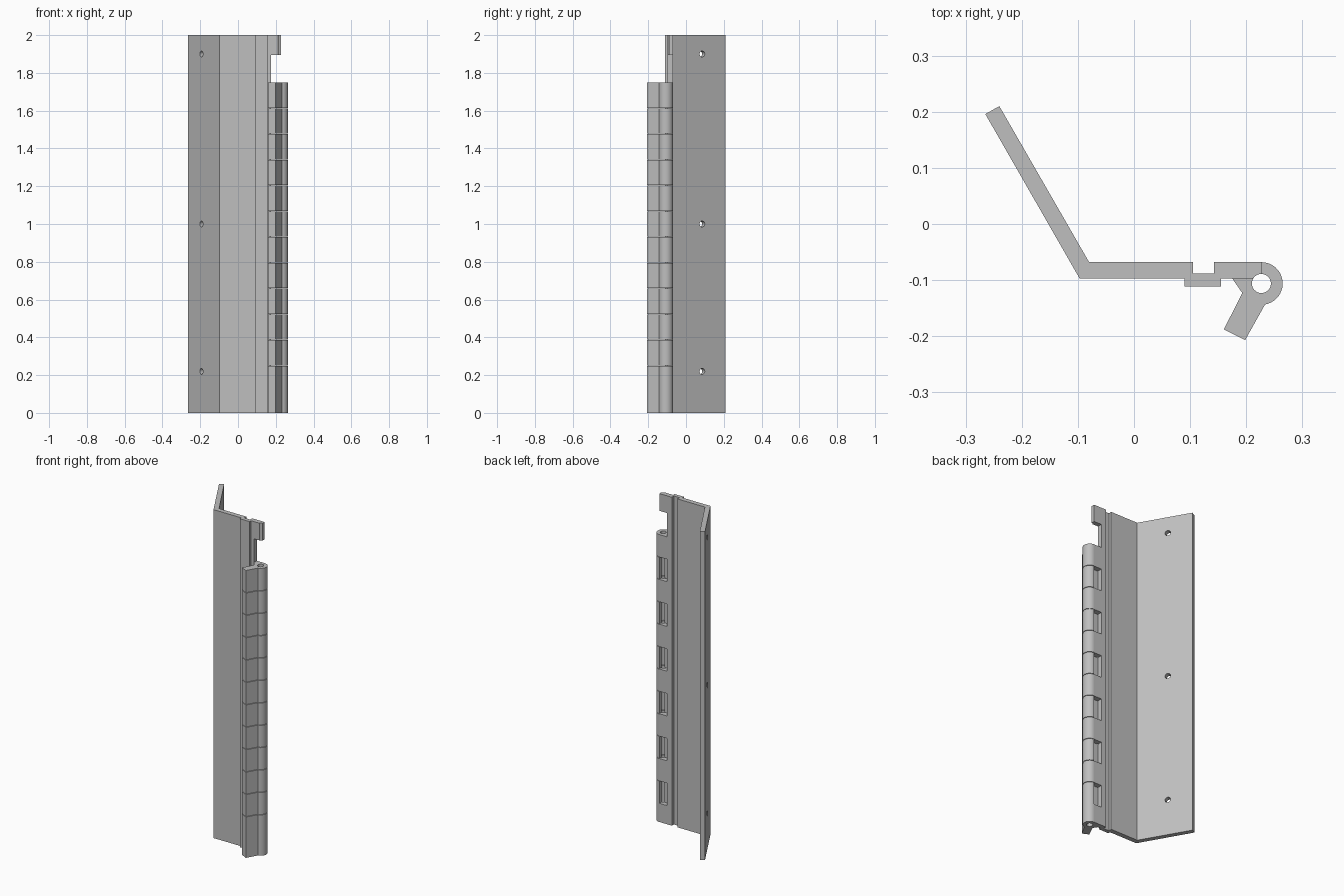
import bpy, bmesh
from math import cos, sin, radians
from mathutils import Matrix, Vector

cube = bpy.data.objects.get("Cube")
if cube:
    bpy.data.objects.remove(cube)

# Brushed grey metal
metal = bpy.data.materials.new("grey_metal")
metal.use_nodes = True
GREY = (0.52, 0.52, 0.52, 1)
metal.diffuse_color = GREY
metal.node_tree.nodes["Principled BSDF"].inputs["Base Color"].default_value = GREY

HEIGHT, BARREL_TOP, FIRST_SEAM = 2.0, 1.75, 0.25
SEGMENT = (BARREL_TOP - FIRST_SEAM) / 11
PIN = (0.227, -0.106)
PIN_R, BARREL_R = 0.017, 0.038
LEAF_FRONT, LEAF_BACK, LEAF_EDGE = -0.097, -0.068, 0.175


def arc(radius, start, end, steps):
    angles = [radians(start + (end - start) * i / steps) for i in range(steps + 1)]
    return [(PIN[0] + radius * cos(a), PIN[1] + radius * sin(a)) for a in angles]


def extrude(bm, profile, z0, z1):
    face = bm.faces.new([bm.verts.new((x, y, z0)) for x, y in profile])
    out = bmesh.ops.extrude_face_region(bm, geom=[face])
    top = [v for v in out["geom"] if isinstance(v, bmesh.types.BMVert)]
    bmesh.ops.translate(bm, verts=top, vec=(0, 0, z1 - z0))


def box(bm, x0, x1, y0, y1, z0, z1):
    extrude(bm, [(x0, y0), (x1, y0), (x1, y1), (x0, y1)], z0, z1)


def make_object(name, bm):
    bmesh.ops.recalc_face_normals(bm, faces=bm.faces[:])
    mesh = bpy.data.meshes.new(name)
    bm.to_mesh(mesh)
    bm.free()
    mesh.materials.append(metal)
    obj = bpy.data.objects.new(name, mesh)
    bpy.context.collection.objects.link(obj)
    return obj


def smooth(obj):
    bpy.ops.object.select_all(action="DESELECT")
    obj.select_set(True)
    bpy.context.view_layer.objects.active = obj
    bpy.ops.object.shade_smooth_by_angle(angle=radians(25))


# Bent mounting leaf with a grooved strip and a half-round pin seat
leaf_profile = [
    (-0.265, 0.196), (-0.097, LEAF_FRONT), (0.09, LEAF_FRONT), (0.09, -0.111),
    (0.155, -0.111), (0.155, LEAF_FRONT),
    *arc(PIN_R, 148, 90, 6),
    (PIN[0], LEAF_BACK), (0.143, LEAF_BACK), (0.143, -0.088),
    (0.105, -0.088), (0.105, LEAF_BACK), (-0.08, LEAF_BACK), (-0.24, 0.21),
]
bm = bmesh.new()
extrude(bm, leaf_profile, 0, HEIGHT)
leaf = make_object("mounting_leaf", bm)

# Cutters: six windows, the latch notch and three screw holes
bm = bmesh.new()
for i in range(6):
    top = FIRST_SEAM + 2 * i * SEGMENT
    box(bm, LEAF_EDGE, 0.3, -0.2, 0.0, top - SEGMENT, top)
box(bm, LEAF_EDGE, 0.3, -0.2, 0.0, BARREL_TOP, 1.895)
wing_normal = Vector((0.867, 0.499, 0))
turn = wing_normal.to_track_quat("Z", "Y").to_matrix().to_4x4()
for z in (0.22, 1.0, 1.9):
    bmesh.ops.create_cone(bm, cap_ends=True, segments=24, radius1=0.016, radius2=0.016,
                          depth=0.15, matrix=Matrix.Translation((-0.18, 0.079, z)) @ turn)
cutter = make_object("leaf_cutter", bm)
cutter.hide_render = True
cutter.hide_viewport = True

cut = leaf.modifiers.new("openings", "BOOLEAN")
cut.operation = "DIFFERENCE"
cut.solver = "EXACT"
cut.object = cutter

# Apply the cut and drop the helper
bpy.context.view_layer.update()
graph = bpy.context.evaluated_depsgraph_get()
cut_mesh = bpy.data.meshes.new_from_object(leaf.evaluated_get(graph))
leaf.modifiers.clear()
leaf.data = cut_mesh
bpy.data.objects.remove(cutter)
smooth(leaf)

# Swinging flap: barrel and short angled arm, split into knuckles by thin seams
flap_profile = [
    *arc(BARREL_R, 90, -80, 20),
    (0.198, -0.207), (0.16, -0.188), (0.193, -0.123), (LEAF_EDGE, LEAF_FRONT),
    *arc(PIN_R, 148, 450, 28),
]
GAP = 0.003
seams = [0] + [FIRST_SEAM + i * SEGMENT for i in range(12)]
bm = bmesh.new()
for low, high in zip(seams, seams[1:]):
    extrude(bm, flap_profile, low + (GAP / 2 if low else 0),
            high - (GAP / 2 if high < BARREL_TOP - 0.01 else 0))
smooth(make_object("hinge_flap", bm))
